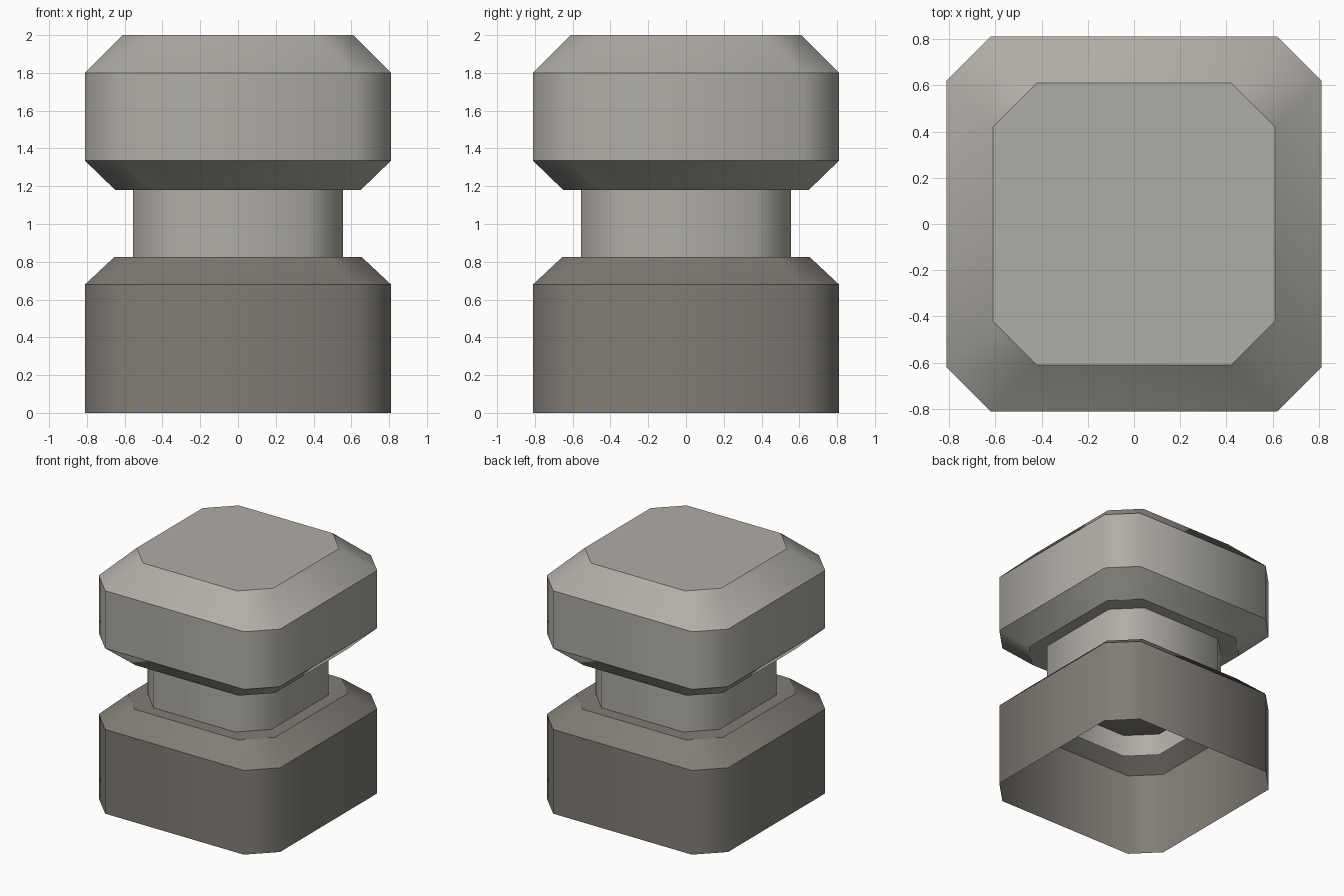
import bpy, bmesh

if "Cube" in bpy.data.objects:
    bpy.data.objects.remove(bpy.data.objects["Cube"])

CUT = 0.19  # corner cut, the same on every ring


def material(name, rgb):
    m = bpy.data.materials.new(name)
    m.diffuse_color = (*rgb, 1.0)
    m.use_nodes = True
    m.node_tree.nodes["Principled BSDF"].inputs["Base Color"].default_value = m.diffuse_color
    return m


def ring(bm, half, z):
    """Square ring with cut corners."""
    a, b = half, half - CUT
    pts = [(b, -a), (a, -b), (a, b), (b, a), (-b, a), (-a, b), (-a, -b), (-b, -a)]
    return [bm.verts.new((x, y, z)) for x, y in pts]


def lathe_box(name, profile, mat, cap_bottom=False, cap_top=False):
    """Skin a stack of (half width, height) rings; soft corners, crisp rims."""
    bm = bmesh.new()
    rings = [ring(bm, h, z) for h, z in profile]
    for low, high in zip(rings, rings[1:]):
        for i in range(8):
            j = (i + 1) % 8
            bm.faces.new((low[i], low[j], high[j], high[i]))
    if cap_bottom:
        bm.faces.new(rings[0][::-1])
    if cap_top:
        bm.faces.new(rings[-1])
    for f in bm.faces:
        f.smooth = True
    for e in bm.edges:
        if abs(e.verts[0].co.z - e.verts[1].co.z) < 1e-5:
            e.smooth = False
    me = bpy.data.meshes.new(name)
    bm.to_mesh(me)
    bm.free()
    me.materials.append(mat)
    ob = bpy.data.objects.new(name, me)
    bpy.context.collection.objects.link(ob)
    return ob


light = material("light_grey", (0.434, 0.418, 0.381))
dark = material("dark_grey", (0.219, 0.205, 0.181))

# Hollow base, open underneath
lathe_box("base", [(0.81, 0), (0.81, 0.68), (0.655, 0.825)], dark, cap_top=True)
# Open neck tube reaching into base and head
lathe_box("neck", [(0.555, 0.645), (0.555, 1.25)], light)
# Closed head with bevels above and below
lathe_box("head", [(0.65, 1.18), (0.81, 1.335), (0.81, 1.80), (0.61, 2.0)],
          light, cap_bottom=True, cap_top=True)
